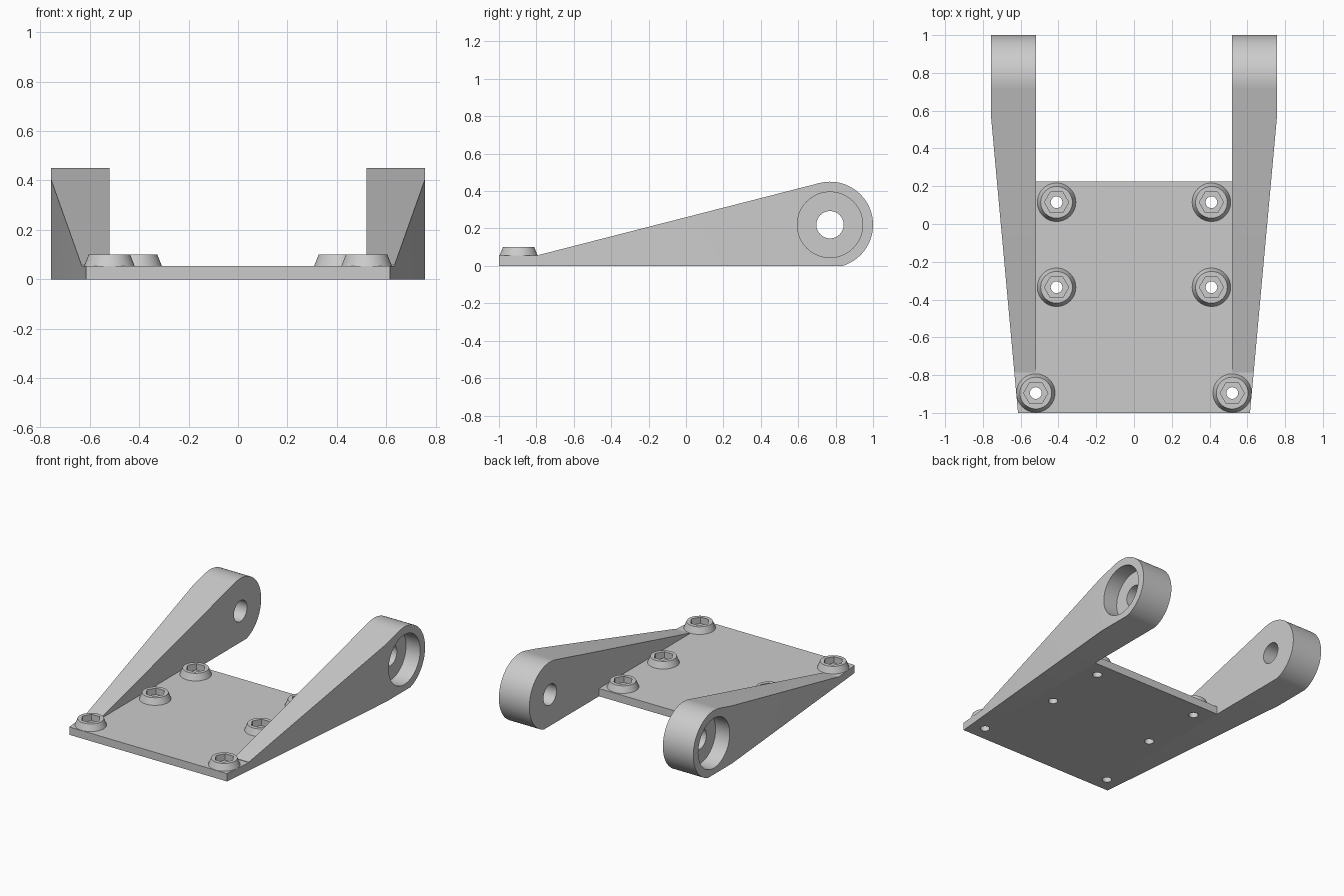
import bpy, bmesh, math
from mathutils import Vector

cube = bpy.data.objects.get("Cube")
if cube:
    bpy.data.objects.remove(cube, do_unlink=True)

grey = bpy.data.materials.new("light grey")
grey.use_nodes = True
grey.diffuse_color = (0.6, 0.6, 0.6, 1)
grey.node_tree.nodes["Principled BSDF"].inputs["Base Color"].default_value = (0.6, 0.6, 0.6, 1)


def add_object(name, bm):
    bmesh.ops.recalc_face_normals(bm, faces=bm.faces)
    mesh = bpy.data.meshes.new(name)
    bm.to_mesh(mesh)
    bm.free()
    obj = bpy.data.objects.new(name, mesh)
    bpy.context.collection.objects.link(obj)
    mesh.materials.append(grey)
    return obj


def prism(points, offset):
    """Closed solid from an outline pushed along an offset."""
    bm = bmesh.new()
    face = bm.faces.new([bm.verts.new(p) for p in points])
    new = bmesh.ops.extrude_face_region(bm, geom=[face], use_keep_orig=True)["geom"]
    bmesh.ops.translate(bm, vec=offset, verts=[v for v in new if isinstance(v, bmesh.types.BMVert)])
    return bm


def cylinder(name, location, r1, r2, depth, sides=48, rotation=(0, 0, 0)):
    bpy.ops.mesh.primitive_cone_add(vertices=sides, radius1=r1, radius2=r2, depth=depth,
                                    location=location, rotation=rotation)
    obj = bpy.context.object
    obj.name = name
    obj.data.materials.append(grey)
    return obj


def activate(obj):
    bpy.ops.object.select_all(action='DESELECT')
    obj.select_set(True)
    bpy.context.view_layer.objects.active = obj


def cut(obj, cutter):
    cutter.hide_render = True
    activate(obj)
    mod = obj.modifiers.new("cut", 'BOOLEAN')
    mod.operation, mod.solver, mod.object = 'DIFFERENCE', 'EXACT', cutter
    bpy.ops.object.modifier_apply(modifier=mod.name)
    bpy.data.objects.remove(cutter, do_unlink=True)


def smooth(obj):
    activate(obj)
    bpy.ops.object.shade_smooth_by_angle(angle=math.radians(30))


INNER, OUTER, FRONT = 0.52, 0.757, 0.614   # half widths
BEND, ARM_START = 0.57, -0.785
PLATE_TOP = 0.055
AXLE_Y, AXLE_Z, AXLE_R = 0.77, 0.22, 0.23
start_x = FRONT + (OUTER - FRONT) * (ARM_START + 1) / (BEND + 1)

# Base plate, flared at the front and narrow between the arms
half = [(FRONT, -1), (start_x, ARM_START), (INNER, ARM_START), (INNER, 0.225)]
outline = half + [(-x, y) for x, y in reversed(half)]
plate = add_object("base_plate", prism([(x, y, 0) for x, y in outline], (0, 0, PLATE_TOP)))

# Tapered arms with a round end, recess on the outside and axle hole
for side, label in ((1, "left"), (-1, "right")):
    first = math.radians(104.4)
    last = -math.acos(AXLE_Z / AXLE_R) * -1 - math.pi / 2
    profile = [(ARM_START, 0), (ARM_START, 0.059)]
    for i in range(41):
        a = first + (last - first) * i / 40
        profile.append((AXLE_Y + AXLE_R * math.cos(a), AXLE_Z + AXLE_R * math.sin(a)))
    bm = prism([(side * INNER, y, z) for y, z in profile], (side * (OUTER - INNER), 0, 0))
    normal = Vector((side * (BEND + 1), FRONT - OUTER, 0)).normalized()
    cutting = bmesh.ops.bisect_plane(bm, geom=bm.verts[:] + bm.edges[:] + bm.faces[:],
                                     plane_co=(side * FRONT, -1, 0), plane_no=normal, clear_outer=True)
    rim = [e for e in bm.edges if e.is_boundary]
    bmesh.ops.holes_fill(bm, edges=rim, sides=0)
    arm = add_object(label + "_arm", bm)
    turn = (0, math.pi / 2, 0)
    cut(arm, cylinder("axle_cutter", (side * 0.64, AXLE_Y, AXLE_Z), 0.073, 0.073, 0.6, rotation=turn))
    cut(arm, cylinder("recess_cutter", (side * (OUTER + 0.09), AXLE_Y, AXLE_Z), 0.175, 0.175, 0.4,
                      64, rotation=turn))
    smooth(arm)

# Conical bosses with hexagonal pockets, and bolt holes through the plate
for row, x, y in (("front", 0.52, -0.895), ("middle", 0.41, -0.335), ("rear", 0.41, 0.115)):
    for side, label in ((1, "left"), (-1, "right")):
        boss = cylinder(f"{row}_{label}_boss", (side * x, y, PLATE_TOP + 0.0225), 0.102, 0.084, 0.045)
        cut(boss, cylinder("hex_cutter", (side * x, y, 0.08), 0.064, 0.064, 0.2, 6,
                           rotation=(0, 0, math.pi / 2)))
        smooth(boss)
        cut(plate, cylinder("bolt_cutter", (side * x, y, 0), 0.031, 0.031, 0.4, 32))
smooth(plate)
